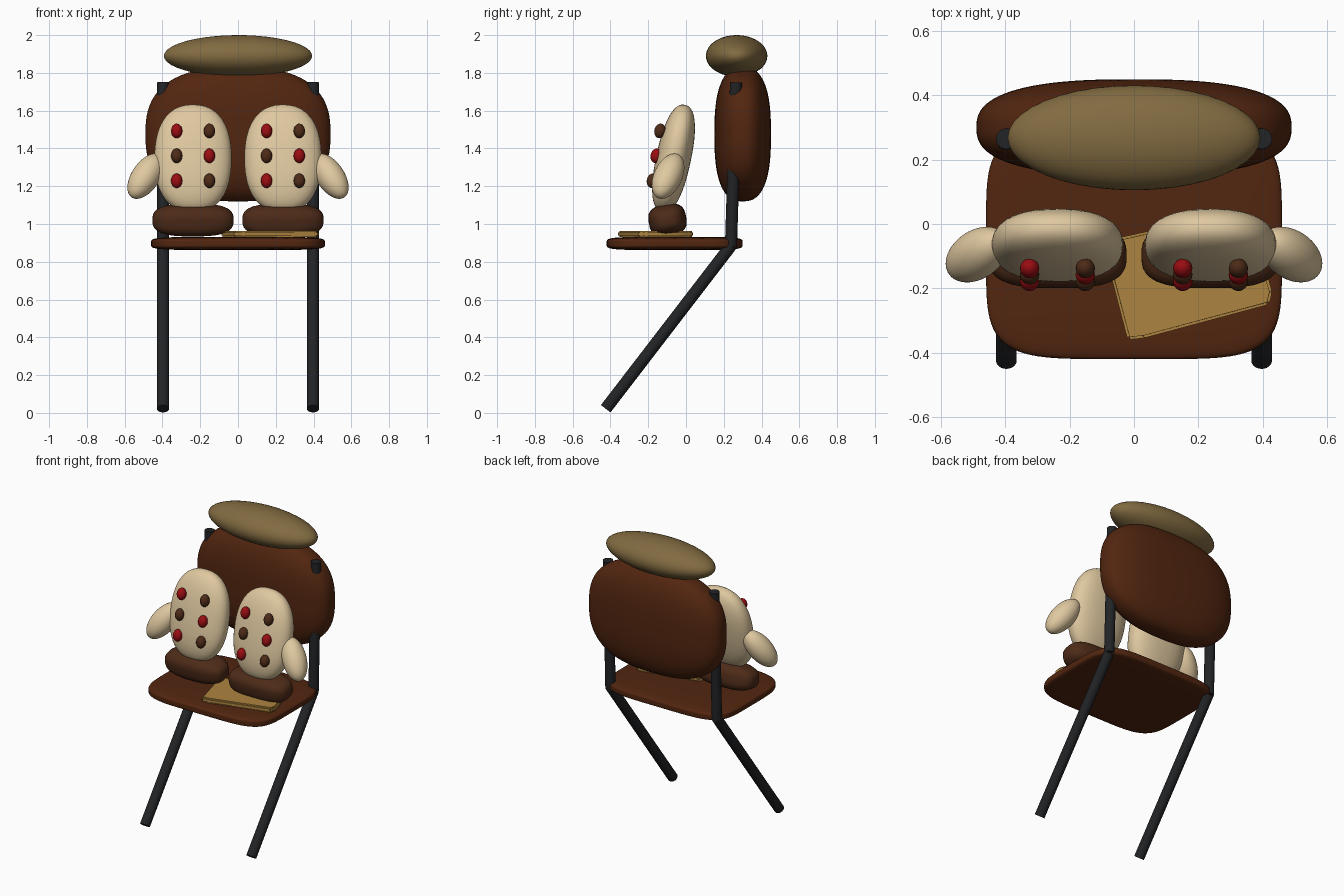
import bpy, bmesh, math
from mathutils import Vector

old = bpy.data.objects.get("Cube")
if old:
    bpy.data.objects.remove(old, do_unlink=True)


def material(name, colour):
    mat = bpy.data.materials.new(name)
    mat.use_nodes = True
    mat.diffuse_color = (*colour, 1)
    bsdf = mat.node_tree.nodes["Principled BSDF"]
    bsdf.inputs["Base Color"].default_value = (*colour, 1)
    bsdf.inputs["Roughness"].default_value = 0.7
    return mat


BROWN = material("dark_brown", (0.085, 0.019, 0.005))
COCOA = material("cocoa_brown", (0.075, 0.024, 0.009))
CREAM = material("cream", (0.74, 0.58, 0.35))
OLIVE = material("olive_tan", (0.22, 0.145, 0.052))
BLACK = material("black_metal", (0.016, 0.017, 0.019))
GOLD = material("golden_tan", (0.42, 0.23, 0.05))
RED = material("red", (0.32, 0.004, 0.006))


def finish(bm, name, mat, angle=40):
    mesh = bpy.data.meshes.new(name)
    bm.to_mesh(mesh)
    bm.free()
    mesh.materials.append(mat)
    ob = bpy.data.objects.new(name, mesh)
    bpy.context.collection.objects.link(ob)
    bpy.ops.object.select_all(action='DESELECT')
    bpy.context.view_layer.objects.active = ob
    ob.select_set(True)
    bpy.ops.object.shade_smooth_by_angle(angle=math.radians(angle))
    return ob


def blob(name, mat, centre, radii, power=2, detail=4):
    """Rounded form: power 2 is an ellipsoid, higher is boxier."""
    bm = bmesh.new()
    bmesh.ops.create_icosphere(bm, subdivisions=detail, radius=1)
    for v in bm.verts:
        norm = sum(abs(c) ** power for c in v.co) ** (1 / power)
        v.co = Vector([c / norm * r for c, r in zip(v.co, radii)])
    ob = finish(bm, name, mat, 60)
    ob.location = centre
    return ob


def tube(name, start, end, radius):
    start, end = Vector(start), Vector(end)
    axis = end - start
    bm = bmesh.new()
    bmesh.ops.create_cone(bm, cap_ends=True, segments=24, radius1=radius,
                          radius2=radius, depth=axis.length)
    ob = finish(bm, name, BLACK)
    ob.location = (start + end) / 2
    ob.rotation_euler = axis.to_track_quat('Z', 'Y').to_euler()
    return ob


# Seat, backrest and headrest
blob("seat", BROWN, (0, -0.06, 0.897), (0.46, 0.36, 0.035), 5, 5)
blob("backrest", BROWN, (0, 0.3, 1.475), (0.49, 0.15, 0.355), 2.6, 5)
blob("headrest", OLIVE, (0, 0.268, 1.89), (0.393, 0.163, 0.11))

# Slanted flat mat on the seat
bm = bmesh.new()
outline = [(-0.02, -0.36), (0.03, -0.355), (0.42, -0.25), (0.43, -0.21),
           (0.36, 0.02), (0.33, 0.04), (-0.06, -0.045), (-0.09, -0.09)]
face = bm.faces.new([bm.verts.new((x, y, 0.93)) for x, y in outline])
top = bmesh.ops.extrude_face_region(bm, geom=[face])
bmesh.ops.translate(bm, vec=(0, 0, 0.034),
                    verts=[g for g in top["geom"] if isinstance(g, bmesh.types.BMVert)])
bmesh.ops.recalc_face_normals(bm, faces=bm.faces)
bmesh.ops.bevel(bm, geom=bm.edges[:], offset=0.008, segments=2, affect='EDGES')
finish(bm, "seat_mat", GOLD)

for side, label in ((1, "left"), (-1, "right")):
    # Bent frame: slanted leg and upright
    x = side * 0.397
    tube(label + "_leg", (x, -0.425, 0.022), (x, 0.238, 0.885), 0.032)
    tube(label + "_upright", (x, 0.238, 0.88), (x, 0.265, 1.75), 0.032)

    # Padded cushion standing on a dark base
    x = side * 0.238
    base = blob(label + "_base", COCOA, (x, -0.098, 1.021), (0.215, 0.1, 0.083), 2.9)
    base.rotation_euler.x = math.radians(10)
    body = blob(label + "_body", CREAM, (x, -0.066, 1.347), (0.204, 0.092, 0.29), 2.35)
    body.rotation_euler.x = math.radians(-12)

    # Side arm, leaning inward and back at the top
    arm = blob(label + "_arm", CREAM, (side * 0.488, -0.095, 1.253), (0.075, 0.075, 0.142))
    lean = Vector((-side * 0.52, 0.36, 0.78))
    arm.rotation_euler = lean.to_track_quat('Z', 'Y').to_euler()

    # Alternating studs in two columns
    for col in range(2):
        for row in range(3):
            mat = RED if (row + col) % 2 == 0 else COCOA
            centre = (x + (col - 0.5) * 0.173, -0.138 - row * 0.02, 1.493 - row * 0.132)
            stud = blob(f"{label}_stud_{col}_{row}", mat, centre, (0.03, 0.03, 0.039), 2, 3)
            stud.rotation_euler.x = math.radians(-12)
